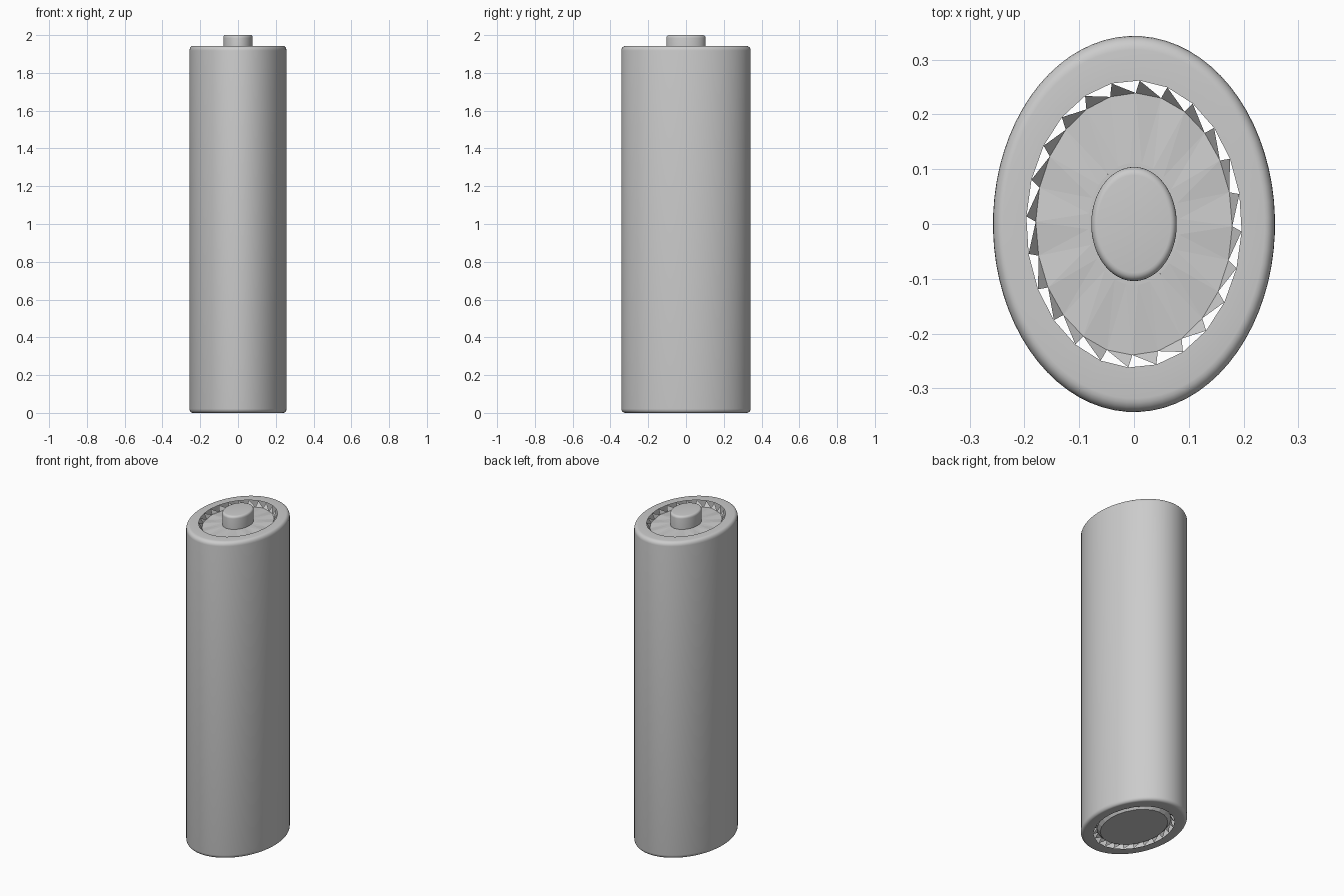
import bpy, bmesh
from math import sin, cos, pi, radians

cube = bpy.data.objects.get("Cube")
if cube:
    bpy.data.objects.remove(cube, do_unlink=True)

SQUASH = 0.75          # x radius relative to y radius
TEETH = 24
START = radians(87)

grey = bpy.data.materials.new("plain grey")
grey.use_nodes = True
colour = (0.6, 0.6, 0.6, 1)
grey.diffuse_color = colour
grey.node_tree.nodes["Principled BSDF"].inputs["Base Color"].default_value = colour


def point(r, z, a):
    return (SQUASH * r * cos(a), r * sin(a), z)


def finish(bm, name, smooth):
    mesh = bpy.data.meshes.new(name)
    bm.to_mesh(mesh)
    bm.free()
    mesh.materials.append(grey)
    ob = bpy.data.objects.new(name, mesh)
    bpy.context.collection.objects.link(ob)
    if smooth:
        bpy.ops.object.select_all(action="DESELECT")
        ob.select_set(True)
        bpy.context.view_layer.objects.active = ob
        bpy.ops.object.shade_smooth_by_angle(angle=radians(35))
    return ob


def ring(bm, r, z, count, turn=0.0):
    return [bm.verts.new(point(r, z, START + turn + 2 * pi * i / count))
            for i in range(count)]


def coarse_ring(bm, r, z, count):
    """Ring whose points lie on the straight sides of a TEETH-gon."""
    per = count // TEETH
    verts = []
    for i in range(count):
        k, f = i // per, (i % per) / per
        p = point(r, z, START + 2 * pi * k / TEETH)
        q = point(r, z, START + 2 * pi * (k + 1) / TEETH)
        verts.append(bm.verts.new([u + (v - u) * f for u, v in zip(p, q)]))
    return verts


def bridge(bm, low, high):
    n = len(low)
    for i in range(n):
        j = (i + 1) % n
        bm.faces.new((low[i], low[j], high[j], high[i]))


def rounded(r, z, b, top, steps=5):
    """Quarter round between the side wall and a flat end, wall first."""
    s = 1 if top else -1
    arc = [k * pi / 2 / steps for k in range(steps + 1)]
    return [(r - b + b * cos(t), z - s * b + s * b * sin(t)) for t in arc]


# Hollow oval shell with rounded edges and an open hole at each end
COUNT = TEETH * 3
bm = bmesh.new()
profile = rounded(0.343, 0.0, 0.022, False)[::-1] + rounded(0.343, 1.943, 0.025, True)
rings = [coarse_ring(bm, 0.262, 0.0, COUNT)]
rings += [ring(bm, r, z, COUNT) for r, z in profile]
rings.append(coarse_ring(bm, 0.262, 1.943, COUNT))
for low, high in zip(rings, rings[1:]):
    bridge(bm, low, high)
finish(bm, "body_shell", True)

# Raised contact button with a narrow collar
bm = bmesh.new()
profile = [(0.111, 1.92), (0.104, 1.92)] + rounded(0.104, 2.0, 0.015, True)
rings = [ring(bm, r, z, COUNT) for r, z in profile]
for low, high in zip(rings, rings[1:]):
    bridge(bm, low, high)
bm.faces.new(rings[-1])
finish(bm, "top_button", True)


def add_teeth(bm, rim, inner, up):
    """Sawtooth triangles joining an inner plate to the rim of the hole."""
    for i in range(TEETH):
        tri = (rim[i], inner[i], inner[i - 1])
        bm.faces.new(tri if up else tri[::-1])


# Faceted, slightly twisted dish around the button
bm = bmesh.new()
rim = ring(bm, 0.262, 1.943, TEETH)
inner = ring(bm, 0.239, 1.912, TEETH, radians(2))
hub = ring(bm, 0.111, 1.92, TEETH, radians(8))
for v in inner[::2]:
    v.co.z += 0.005
add_teeth(bm, rim, inner, True)
for i in range(TEETH):
    j = (i + 1) % TEETH
    bm.faces.new((hub[i], inner[i], inner[j]))
    bm.faces.new((hub[i], inner[j], hub[j]))
finish(bm, "top_dish", False)

# Flat contact plate with a sloping edge at the bottom
bm = bmesh.new()
rim = ring(bm, 0.262, 0.0, TEETH)
inner = ring(bm, 0.239, 0.025, TEETH, radians(2))
plate = ring(bm, 0.218, 0.004, TEETH, radians(2))
add_teeth(bm, rim, inner, False)
bridge(bm, plate, inner)
bm.faces.new(plate[::-1])
finish(bm, "bottom_plate", False)
